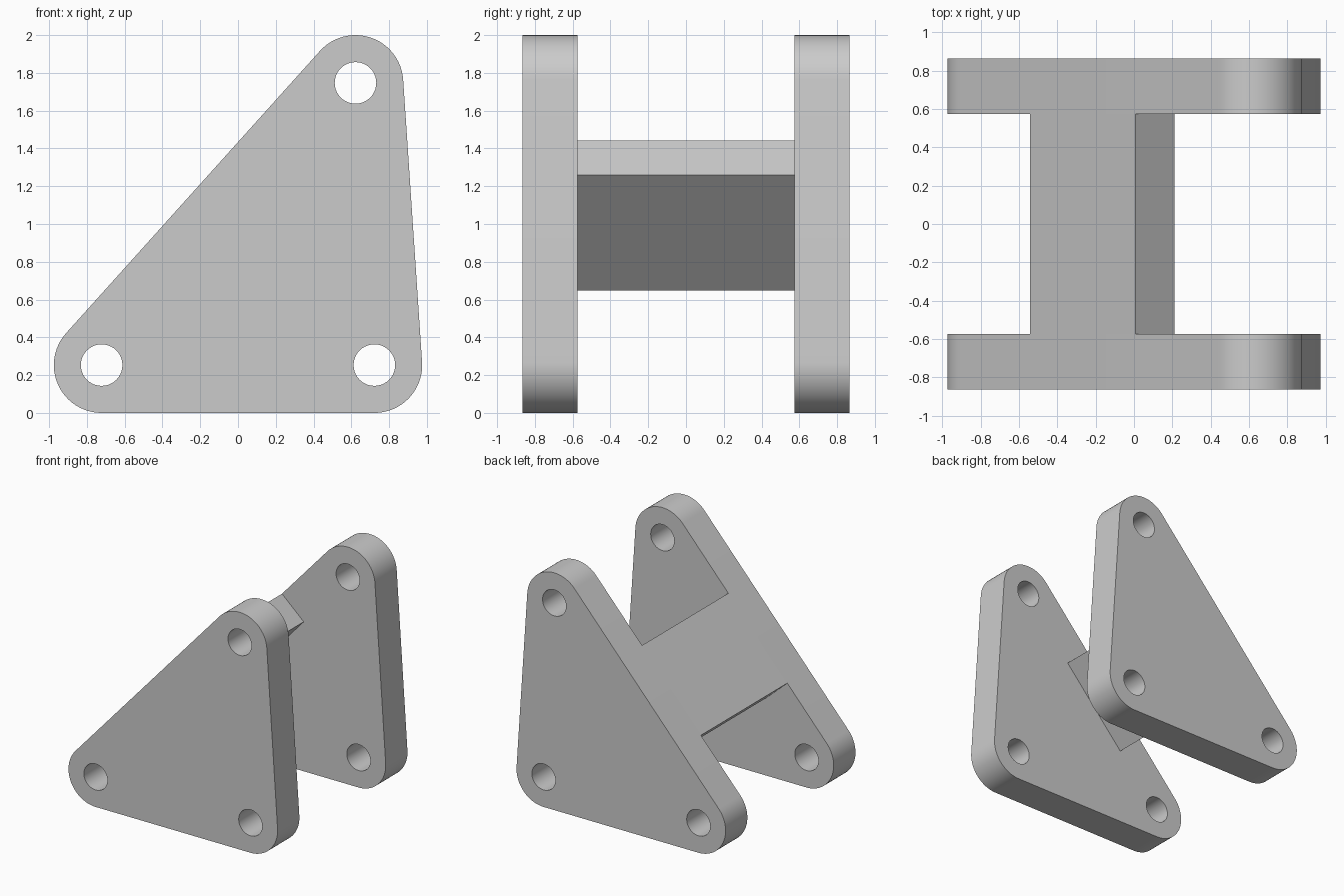
import bpy, bmesh, math
from mathutils import Vector

if "Cube" in bpy.data.objects:
    bpy.data.objects.remove(bpy.data.objects["Cube"], do_unlink=True)

GREY = (0.6, 0.6, 0.6, 1)
mat = bpy.data.materials.new("plain grey")
mat.use_nodes = True
mat.diffuse_color = GREY
mat.node_tree.nodes["Principled BSDF"].inputs["Base Color"].default_value = GREY

# Pin centres in (x, z), anticlockwise seen from the front
PINS = [Vector((-0.722, 0.253)), Vector((0.722, 0.253)), Vector((0.622, 1.747))]
CORNER_R, HOLE_R = 0.253, 0.11
INNER, OUTER = 0.575, 0.865


def arc(centre, radius, start, sweep, steps):
    return [centre + radius * Vector((math.cos(start + sweep * i / steps),
                                      math.sin(start + sweep * i / steps)))
            for i in range(steps + 1)]


def rounded_triangle():
    # Each corner arc runs between the outward normals of its two edges
    points = []
    for i, pin in enumerate(PINS):
        before = pin - PINS[i - 1]
        after = PINS[(i + 1) % 3] - pin
        start = math.atan2(-before.x, before.y)
        end = math.atan2(-after.x, after.y)
        points += arc(pin, CORNER_R, start, (end - start) % math.tau, 24)
    return points


def make_plate(name, y):
    curve = bpy.data.curves.new(name, "CURVE")
    curve.dimensions, curve.fill_mode = "2D", "BOTH"
    curve.extrude = (OUTER - INNER) / 2
    holes = [arc(p, HOLE_R, 0, math.tau, 40)[:-1] for p in PINS]
    for loop in [rounded_triangle()] + holes:
        spline = curve.splines.new("POLY")
        spline.points.add(len(loop) - 1)
        for point, co in zip(spline.points, loop):
            point.co = (co.x, co.y, 0, 1)
        spline.use_cyclic_u = True
    plate = bpy.data.objects.new(name, curve)
    bpy.context.collection.objects.link(plate)
    plate.rotation_euler.x = math.pi / 2
    plate.location.y = y
    bpy.ops.object.select_all(action="DESELECT")
    plate.select_set(True)
    bpy.context.view_layer.objects.active = plate
    bpy.ops.object.convert(target="MESH")
    plate = bpy.context.object
    plate.name = name
    # Weld the caps to the rim so the shading is clean
    bm = bmesh.new()
    bm.from_mesh(plate.data)
    bmesh.ops.remove_doubles(bm, verts=bm.verts, dist=0.0005)
    bmesh.ops.recalc_face_normals(bm, faces=bm.faces)
    bm.to_mesh(plate.data)
    bm.free()
    plate.data.materials.clear()
    plate.data.materials.append(mat)
    bpy.ops.object.shade_smooth_by_angle(angle=math.radians(30))


# Two matching side plates
make_plate("front_plate", -(INNER + OUTER) / 2)
make_plate("back_plate", (INNER + OUTER) / 2)

# Cross web lying flush with the sloping edge
along = (PINS[2] - PINS[0]).normalized()
outward = Vector((-along.y, along.x))
edge = PINS[0] + outward * CORNER_R
low, high, thick = 0.55, 1.372, 0.273
section = [edge + along * low, edge + along * high,
           edge + along * high - outward * thick,
           edge + along * low - outward * thick]
bm = bmesh.new()
face = bm.faces.new([bm.verts.new((p.x, -INNER, p.y)) for p in section])
side = bmesh.ops.extrude_face_region(bm, geom=[face])["geom"]
bmesh.ops.translate(bm, vec=(0, 2 * INNER, 0),
                    verts=[v for v in side if isinstance(v, bmesh.types.BMVert)])
bmesh.ops.recalc_face_normals(bm, faces=bm.faces)
mesh = bpy.data.meshes.new("cross_web")
bm.to_mesh(mesh)
bm.free()
mesh.materials.append(mat)
bpy.context.collection.objects.link(bpy.data.objects.new("cross_web", mesh))
